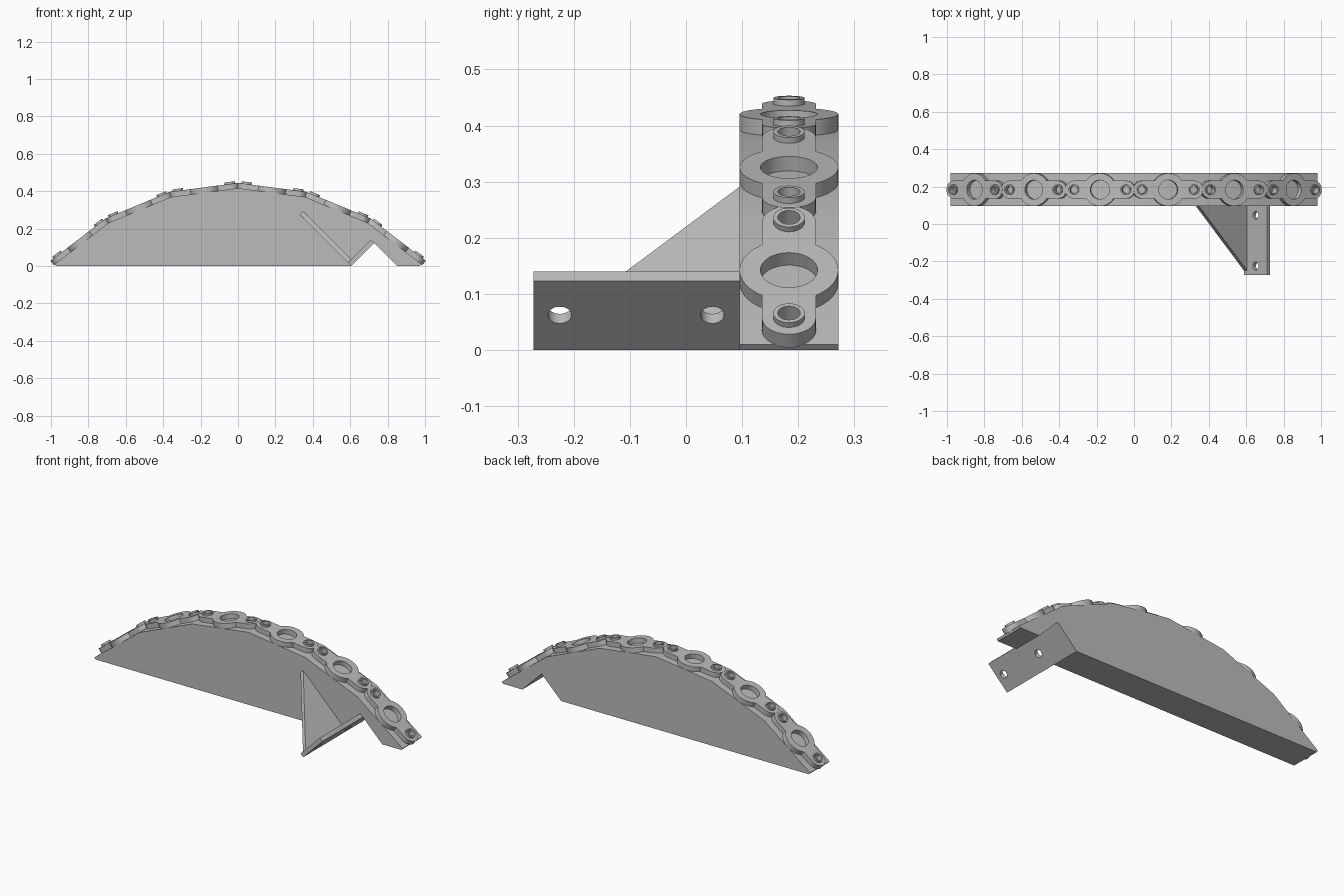
import bpy, bmesh
from math import sin, cos, pi, radians, asin, sqrt
from mathutils import Matrix, Vector

cube = bpy.data.objects.get("Cube")
if cube:
    bpy.data.objects.remove(cube)

grey = bpy.data.materials.new("plain grey")
grey.use_nodes = True
grey.diffuse_color = (0.5, 0.5, 0.5, 1)
grey.node_tree.nodes["Principled BSDF"].inputs["Base Color"].default_value = (0.5, 0.5, 0.5, 1)


def arc(cx, radius, start, end, steps):
    return [(cx + radius * cos(start + (end - start) * i / steps),
             radius * sin(start + (end - start) * i / steps)) for i in range(steps + 1)]


def circle(cx, cy, radius, n=32):
    return [(x + cx, y + cy) for x, y in arc(0, radius, 0, 2 * pi, n)[:-1]]


def frame(origin, x_axis, y_axis):
    x, y = Vector(x_axis).normalized(), Vector(y_axis).normalized()
    m = Matrix((x, y, x.cross(y))).transposed().to_4x4()
    return Matrix.Translation(origin) @ m


def plate(name, loops, low, high, matrix):
    """Extrude an outline with holes from low to high along the frame's normal."""
    curve = bpy.data.curves.new(name, 'CURVE')
    curve.dimensions = '2D'
    curve.fill_mode = 'BOTH'
    curve.extrude = (high - low) / 2
    for loop in loops:
        s = curve.splines.new('POLY')
        s.points.add(len(loop) - 1)
        for p, (x, y) in zip(s.points, loop):
            p.co = (x, y, 0, 1)
        s.use_cyclic_u = True
    tmp = bpy.data.objects.new(name, curve)
    bpy.context.collection.objects.link(tmp)
    dg = bpy.context.evaluated_depsgraph_get()
    mesh = bpy.data.meshes.new_from_object(tmp.evaluated_get(dg))
    bpy.data.objects.remove(tmp)
    bm = bmesh.new()
    bm.from_mesh(mesh)
    bmesh.ops.remove_doubles(bm, verts=bm.verts, dist=1e-5)
    bmesh.ops.transform(bm, matrix=matrix @ Matrix.Translation((0, 0, (low + high) / 2)), verts=bm.verts)
    bmesh.ops.recalc_face_normals(bm, faces=bm.faces)
    bm.to_mesh(mesh)
    bm.free()
    mesh.materials.clear()
    mesh.materials.append(grey)
    obj = bpy.data.objects.new(name, mesh)
    bpy.context.collection.objects.link(obj)
    bpy.ops.object.select_all(action='DESELECT')
    obj.select_set(True)
    bpy.context.view_layer.objects.active = obj
    bpy.ops.object.shade_smooth_by_angle(angle=radians(30))
    return obj


FRONT, BACK, SIDE = 0.095, 0.272, -0.272
MID = (FRONT + BACK) / 2
FACET = 0.362

# Faceted arch: six equal straight runs, turning 15 degrees at each joint
slopes = [radians(a) for a in (37.5, 22.5, 7.5, -7.5, -22.5, -37.5)]
rim = [(-0.98, 0.01)]
for a in slopes:
    x, z = rim[-1]
    rim.append((x + FACET * cos(a), z + FACET * sin(a)))
notch = [(0.972, 0), (0.851, 0), (0.728, 0.123), (0.605, 0), (-0.972, 0)]
plate("arch_body", [rim + notch], -BACK, -FRONT, frame((0, 0, 0), (1, 0, 0), (0, 0, 1)))

# Chain links: central ring, two rounded ends, a raised collar on each end
RING, END, REACH = 0.088, 0.048, 0.14
t = asin(END / RING)
outline = (arc(REACH, END, -pi / 2, pi / 2, 16) + arc(0, RING, t, pi - t, 20)
           + arc(-REACH, END, pi / 2, 3 * pi / 2, 16) + arc(0, RING, pi + t, 2 * pi - t, 20))
for i, a in enumerate(slopes):
    (x0, z0), (x1, z1) = rim[i], rim[i + 1]
    m = frame(((x0 + x1) / 2, MID, (z0 + z1) / 2), (cos(a), 0, sin(a)), (0, 1, 0))
    holes = [circle(0, 0, 0.051)] + [circle(s * REACH, 0, 0.02) for s in (-1, 1)]
    plate(f"link_{i + 1}", [outline] + holes, -0.002, 0.028, m)
    for s, side in ((-1, "right"), (1, "left")):
        loops = [circle(s * REACH, 0, r) for r in (0.028, 0.02)]
        plate(f"link_{i + 1}_collar_{side}", loops, 0.027, 0.039, m)

# Mounting bracket: sloped flange with two bolt holes
base = (0.605, 0, 0)
flange = [(SIDE, 0), (FRONT, 0), (FRONT, 0.174), (SIDE, 0.174)]
bolts = [circle(y, 0.088, 0.021) for y in (0.047, -0.225)]
plate("bracket_flange", [flange] + bolts, -0.024, 0, frame(base, (0, 1, 0), (1, 0, 1)) @ Matrix.Scale(-1, 4, (0, 0, 1)) @ Matrix.Translation((0, 0, 0.024)))

# Triangular gusset at right angles to the flange
gusset = [(SIDE, 0), (FRONT, 0), (FRONT, 0.387)]
plate("bracket_gusset", [gusset], 0, 0.024, frame(base, (0, 1, 0), (-1, 0, 1)))
